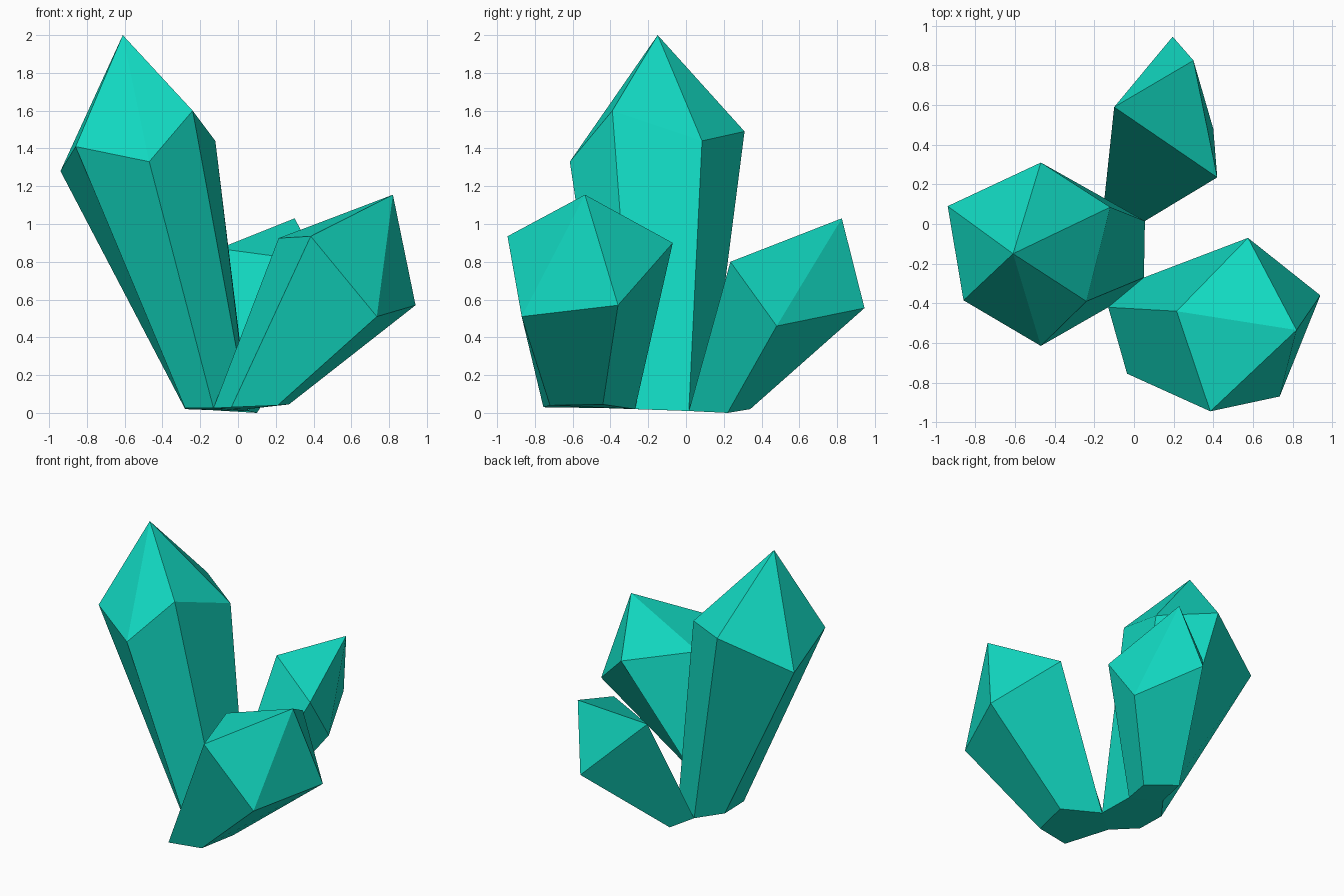
import bpy
import bmesh

if "Cube" in bpy.data.objects:
    bpy.data.objects.remove(bpy.data.objects["Cube"])

teal = bpy.data.materials.new("teal crystal")
teal.diffuse_color = (0.006, 0.70, 0.54, 1)
teal.use_nodes = True
teal.node_tree.nodes["Principled BSDF"].inputs["Base Color"].default_value = teal.diffuse_color

# Corners where neighbouring crystals meet at the ground
AB1, AB2 = (0.055, 0.015, 0.01), (-0.15, 0.12, 0.015)
AC1, AC2 = (0.05, -0.27, 0.02), (-0.13, -0.42, 0.025)


def crystal(name, foot, shoulder, tip):
    """Tapered prism from foot ring to shoulder ring, closed by a pointed tip."""
    bm = bmesh.new()
    low = [bm.verts.new(p) for p in foot]
    high = [bm.verts.new(p) for p in shoulder]
    top = bm.verts.new(tip)
    n = len(low)
    bm.faces.new(low[::-1])
    for i in range(n):
        j = (i + 1) % n
        bm.faces.new((low[i], low[j], high[j], high[i]))
        bm.faces.new((high[i], high[j], top))
    bmesh.ops.recalc_face_normals(bm, faces=bm.faces)
    mesh = bpy.data.meshes.new(name)
    bm.to_mesh(mesh)
    bm.free()
    mesh.materials.append(teal)
    bpy.context.collection.objects.link(bpy.data.objects.new(name, mesh))


# Six-sided tall crystal
crystal("tall_crystal",
        [AC2, AC1, AB1, AB2, (-0.28, -0.05, 0.02), (-0.28, -0.27, 0.025)],
        [(-0.47, -0.615, 1.33), (-0.24, -0.39, 1.60), (-0.12, 0.085, 1.44),
         (-0.47, 0.31, 1.49), (-0.94, 0.09, 1.28), (-0.86, -0.385, 1.41)],
        (-0.61, -0.15, 2.0))

# Four-sided back crystal
crystal("back_crystal",
        [AB1, (0.10, 0.22, 0.0), (-0.106, 0.34, 0.02), AB2],
        [(0.42, 0.235, 0.80), (0.40, 0.48, 0.46),
         (0.195, 0.945, 0.555), (-0.10, 0.59, 0.87)],
        (0.30, 0.825, 1.03))

# Five-sided front crystal
crystal("front_crystal",
        [AC1, AC2, (-0.035, -0.755, 0.03), (0.21, -0.72, 0.04), (0.27, -0.44, 0.045)],
        [(0.575, -0.07, 0.90), (0.215, -0.44, 0.925), (0.385, -0.945, 0.935),
         (0.735, -0.87, 0.51), (0.94, -0.36, 0.57)],
        (0.82, -0.535, 1.155))
